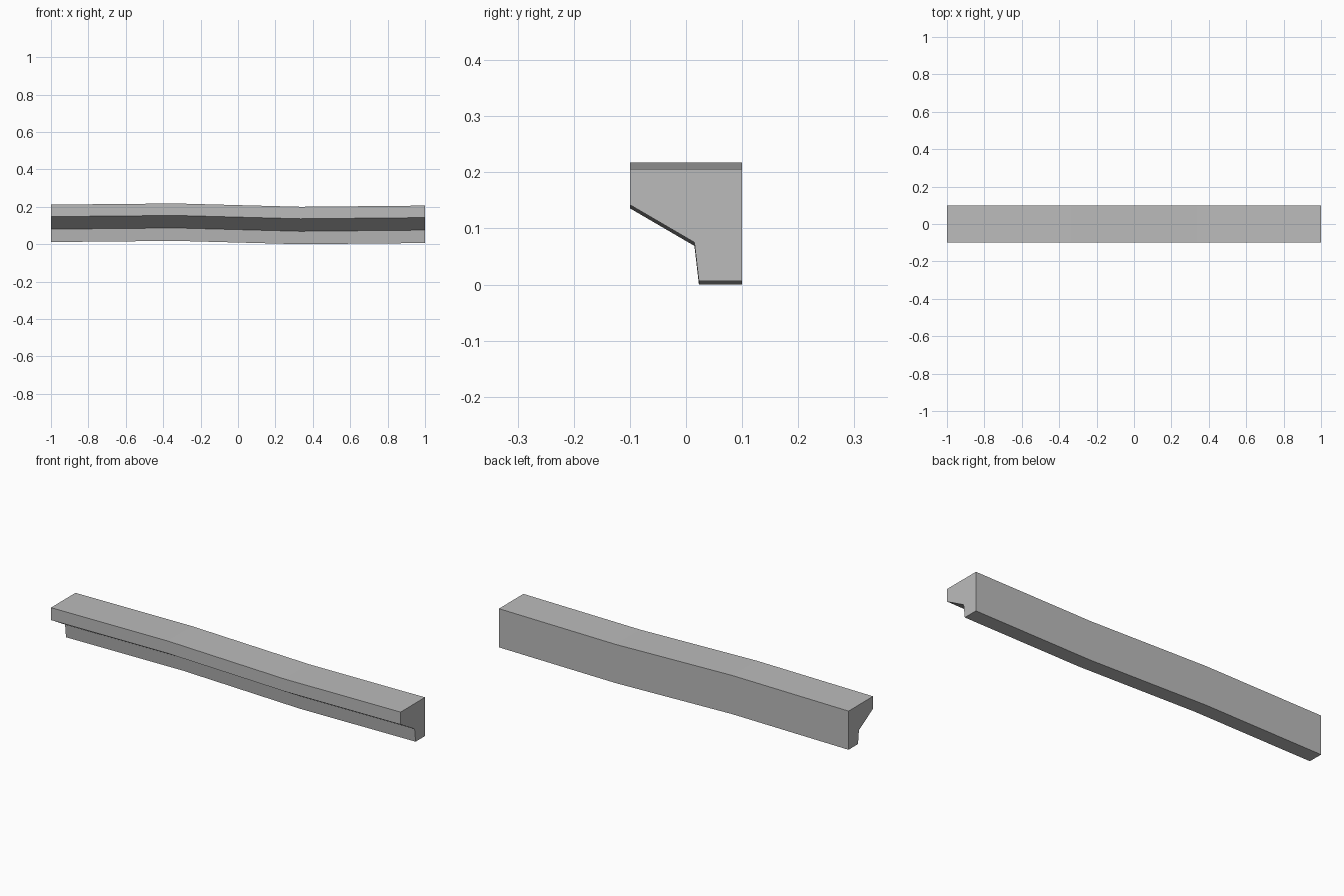
import bpy
import bmesh

cube = bpy.data.objects.get("Cube")
if cube:
    bpy.data.objects.remove(cube, do_unlink=True)

# Plain grey stone
stone = bpy.data.materials.new("grey_stone")
stone.use_nodes = True
colour = (0.5, 0.5, 0.5, 1)
stone.diffuse_color = colour
stone.node_tree.nodes["Principled BSDF"].inputs["Base Color"].default_value = colour

# Cross-section (y, z) with a sloping overhang at the front
profile = [(-0.1, 0.2), (-0.1, 0.136), (0.015, 0.069), (0.023, 0), (0.1, 0), (0.1, 0.2)]
# Stations along the beam: (x, sag)
stations = [(-1, 0.0115), (-1 / 3, 0.0178), (1 / 3, 0), (1, 0.0063)]

# Skin the beam between stations and cap both ends
bm = bmesh.new()
rings = [[bm.verts.new((x, y, z + lift)) for y, z in profile] for x, lift in stations]
for a, b in zip(rings, rings[1:]):
    for i in range(len(profile)):
        j = (i + 1) % len(profile)
        bm.faces.new((a[i], a[j], b[j], b[i]))
bm.faces.new(rings[0])
bm.faces.new(rings[-1])
bmesh.ops.recalc_face_normals(bm, faces=bm.faces[:])

mesh = bpy.data.meshes.new("cornice_beam")
bm.to_mesh(mesh)
bm.free()
mesh.materials.append(stone)
beam = bpy.data.objects.new("cornice_beam", mesh)
bpy.context.collection.objects.link(beam)
